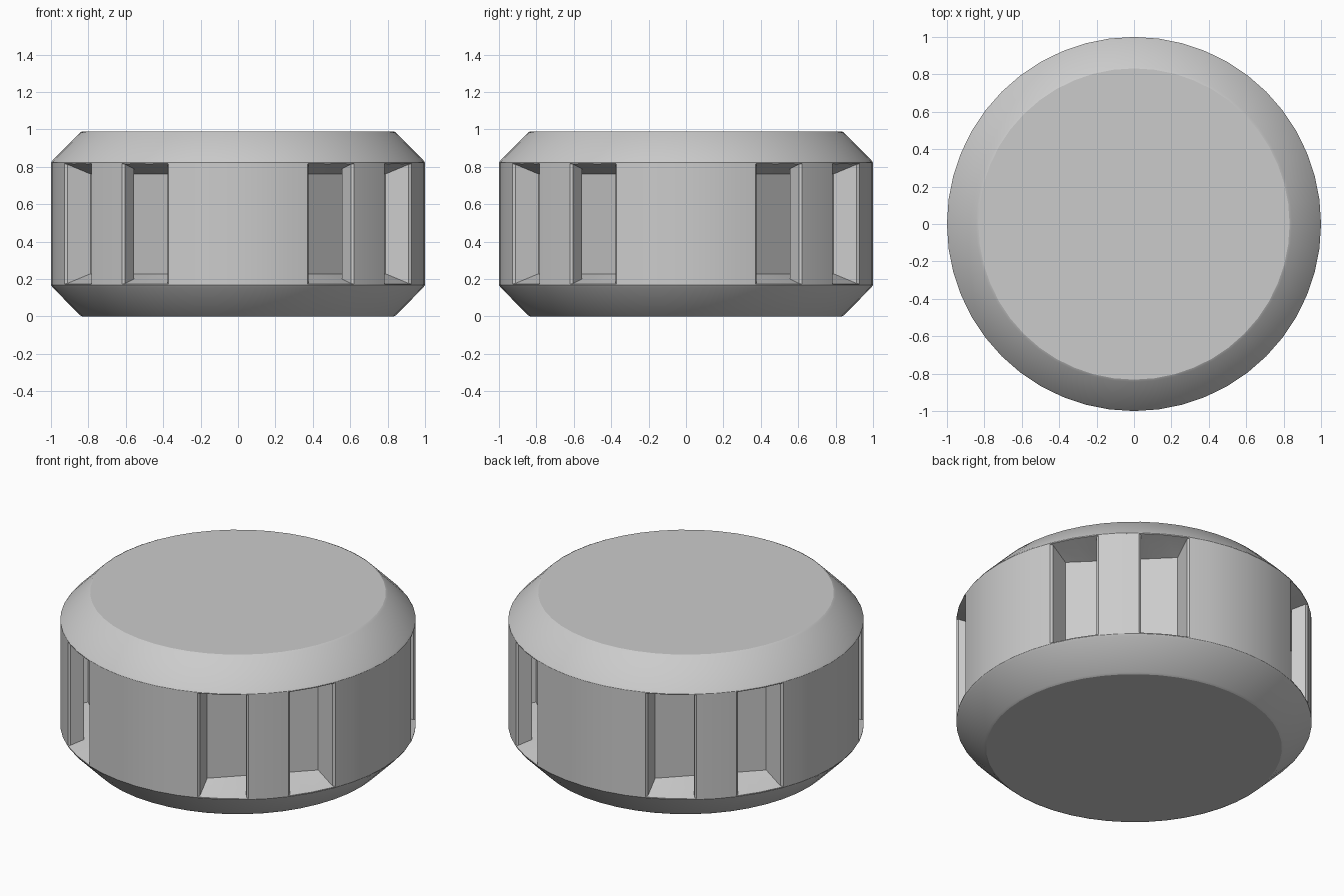
import bpy, bmesh
from math import sin, cos, radians, tau

if "Cube" in bpy.data.objects:
    bpy.data.objects.remove(bpy.data.objects["Cube"])

H = 0.99          # overall height
SEGMENTS = 48     # sides of the drum
BASE, TOP = 0.17, H - 0.17   # straight band of the side wall


def make_object(name, loops, closed=True):
    """Skin a list of equal-length closed loops and cap both ends."""
    bm = bmesh.new()
    rings = [[bm.verts.new(p) for p in loop] for loop in loops]
    n = len(rings[0])
    for a, b in zip(rings, rings[1:]):
        for i in range(n):
            j = (i + 1) % n
            bm.faces.new((a[i], a[j], b[j], b[i]))
    bm.faces.new(rings[0][::-1])
    bm.faces.new(rings[-1])
    bmesh.ops.recalc_face_normals(bm, faces=bm.faces)
    mesh = bpy.data.meshes.new(name)
    bm.to_mesh(mesh)
    bm.free()
    obj = bpy.data.objects.new(name, mesh)
    bpy.context.collection.objects.link(obj)
    return obj


def activate(obj):
    bpy.ops.object.select_all(action='DESELECT')
    obj.select_set(True)
    bpy.context.view_layer.objects.active = obj


def polar(r, deg):
    """Depth and sideways offset of a point on an arc."""
    return r * cos(radians(deg)), r * sin(radians(deg))


# Drum body: chamfered profile turned around z
half = [(0.832, 0), (0.845, 0.007), (0.991, 0.155), (1.0, 0.168)]
profile = half + [(r, H - z) for r, z in reversed(half)]
body = make_object("drum_body", [
    [(r * cos(tau * i / SEGMENTS), r * sin(tau * i / SEGMENTS), z)
     for i in range(SEGMENTS)] for r, z in profile])


# Recess cutter: flat back wall widening to the curved opening, with a small lip
def recess_loop(points, inset):
    lo = [(d, t, BASE + inset) for d, t in points]
    hi = [(d, t, TOP - inset) for d, t in reversed(points)]
    return lo + hi


steps = range(-3, 4)
back = [(0.80, 0.317 * k / 3) for k in steps]
lip = [polar(0.987, 7.5 * k) for k in steps]
rim = [polar(1.012, 8.0 * k) for k in steps]
cutter_loops = [recess_loop(back, 0.058), recess_loop(lip, 0.007),
                recess_loop(rim, 0.0)]

# Post cross-section, standing in the middle of each recess opening
section = [(0.90, -0.112), polar(0.988, -7.3), polar(0.999, -6.6), (1.0, 0),
           polar(0.999, 6.6), polar(0.988, 7.3), (0.90, 0.112)]
post_loops = [[(d, t, z) for d, t in section] for z in (BASE, TOP)]

cutters = []
posts = []
for i in range(4):
    angle = radians(45 + 90 * i)
    cutter = make_object(f"recess_cutter_{i + 1}", cutter_loops)
    cutter.rotation_euler.z = angle
    cutter.hide_render = True
    cut = body.modifiers.new("recess", 'BOOLEAN')
    cut.operation = 'DIFFERENCE'
    cut.solver = 'EXACT'
    cut.object = cutter
    cutters.append(cutter)
    post = make_object(f"window_post_{i + 1}", post_loops)
    post.rotation_euler.z = angle
    posts.append(post)

# Apply the recesses and remove the helpers
activate(body)
bpy.ops.object.convert(target='MESH')
for cutter in cutters:
    bpy.data.objects.remove(cutter)

# Smooth curved walls, crisp edges
for obj in [body] + posts:
    activate(obj)
    bpy.ops.object.shade_smooth_by_angle(angle=radians(18))
